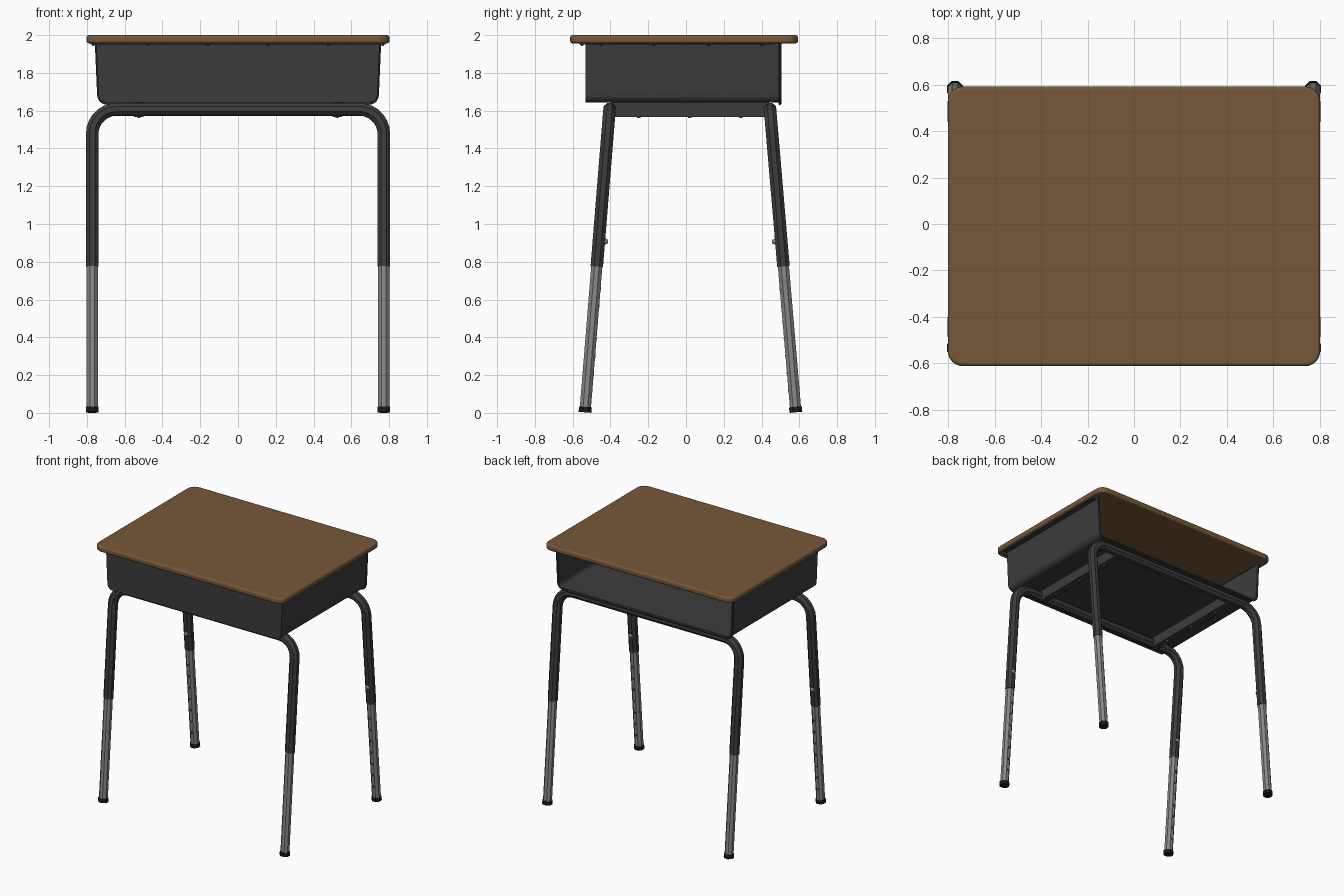
import bpy, bmesh, math
from mathutils import Vector, Matrix

if "Cube" in bpy.data.objects:
    bpy.data.objects.remove(bpy.data.objects["Cube"])


def material(name, r, g, b):
    m = bpy.data.materials.new(name)
    m.diffuse_color = (r, g, b, 1)
    m.use_nodes = True
    m.node_tree.nodes["Principled BSDF"].inputs["Base Color"].default_value = m.diffuse_color
    return m


WOOD = material("brown wood", 0.18, 0.098, 0.04)
DARK = material("dark grey metal", 0.045, 0.045, 0.045)
STEEL = material("grey steel", 0.25, 0.25, 0.25)
BLACK = material("black rubber", 0.012, 0.012, 0.012)


def finish(name, bm, mat):
    bmesh.ops.recalc_face_normals(bm, faces=bm.faces)
    me = bpy.data.meshes.new(name)
    bm.to_mesh(me)
    bm.free()
    me.materials.append(mat)
    ob = bpy.data.objects.new(name, me)
    bpy.context.collection.objects.link(ob)
    return ob


def sweep(name, pts, n, r, mat, sides=8):
    """Polygonal tube of flat-to-flat width 2r along a path lying in the plane with normal n."""
    bm = bmesh.new()
    rings = []
    rad = r / math.cos(math.pi / sides)
    for i, p in enumerate(pts):
        a, b = pts[max(i - 1, 0)], pts[min(i + 1, len(pts) - 1)]
        s = n.cross((b - a).normalized())
        ring = []
        for k in range(sides):
            t = (k + 0.5) * 2 * math.pi / sides
            ring.append(bm.verts.new(p + s * rad * math.cos(t) + n * rad * math.sin(t)))
        rings.append(ring)
    for A, B in zip(rings, rings[1:]):
        for k in range(sides):
            j = (k + 1) % sides
            bm.faces.new((A[k], A[j], B[j], B[k]))
    bm.faces.new(rings[0])
    bm.faces.new(rings[-1])
    return finish(name, bm, mat)


def boxes(name, spans, mat):
    """Axis-aligned boxes given as (x0, x1, y0, y1, z0, z1)."""
    bm = bmesh.new()
    for x0, x1, y0, y1, z0, z1 in spans:
        m = Matrix.Translation(((x0 + x1) / 2, (y0 + y1) / 2, (z0 + z1) / 2))
        bmesh.ops.create_cube(bm, size=1, matrix=m @ Matrix.Diagonal((x1 - x0, y1 - y0, z1 - z0, 1)))
    return finish(name, bm, mat)


def discs(name, places, r, depth, mat, top=1.0):
    """Short cylinders at (position, axis); top scales the outer end."""
    bm = bmesh.new()
    for p, axis in places:
        m = Matrix.Translation(p) @ axis.to_track_quat('Z', 'Y').to_matrix().to_4x4()
        bmesh.ops.create_cone(bm, cap_ends=True, segments=10, radius1=r, radius2=r * top,
                              depth=depth, matrix=m)
    return finish(name, bm, mat)


def arc(cx, cy, r, a0, a1, n):
    return [(cx + r * math.cos(math.radians(a0 + (a1 - a0) * i / n)),
             cy + r * math.sin(math.radians(a0 + (a1 - a0) * i / n))) for i in range(n + 1)]


# Desktop: rounded rectangle slab with eased edges
X, Y0, Y1, R = 0.803, -0.613, 0.593, 0.065
outline = (arc(X - R, Y1 - R, R, 0, 90, 6) + arc(-X + R, Y1 - R, R, 90, 180, 6)
           + arc(-X + R, Y0 + R, R, 180, 270, 6) + arc(X - R, Y0 + R, R, 270, 360, 6))
bm = bmesh.new()
base = bm.faces.new([bm.verts.new((x, y, 1.956)) for x, y in outline])
up = bmesh.ops.extrude_face_region(bm, geom=[base])
bmesh.ops.translate(bm, vec=(0, 0, 0.044), verts=[v for v in up["geom"] if isinstance(v, bmesh.types.BMVert)])
if not any(abs(f.calc_center_median().z - 1.956) < 1e-4 for f in bm.faces):
    bmesh.ops.holes_fill(bm, edges=[e for e in bm.edges if e.is_boundary])
desktop = finish("desktop", bm, WOOD)
bev = desktop.modifiers.new("eased edges", 'BEVEL')
bev.width, bev.segments, bev.limit_method = 0.014, 3, 'ANGLE'
bev.angle_limit = math.radians(50)


# Book box: thin U shell, closed at the front and open at the back
def u_profile(xt, xb, zb, r):
    half = [(xt, 1.956)] + arc(xb - r, zb + r, r, 0, -90, 5)
    return half + [(-x, z) for x, z in reversed(half)]


prof = u_profile(0.747, 0.735, 1.646, 0.04)
bm = bmesh.new()
front = [bm.verts.new((x, -0.53, z)) for x, z in prof]
back = [bm.verts.new((x, 0.498, z)) for x, z in prof]
for i in range(len(prof) - 1):
    bm.faces.new((front[i], front[i + 1], back[i + 1], back[i]))
bm.faces.new(front)
box = finish("book_box", bm, DARK)
sol = box.modifiers.new("sheet", 'SOLIDIFY')
sol.thickness, sol.offset = 0.008, 0

# Rolled lip round the opening
lip = [Vector((x, 0.497, z)) for x, z in u_profile(0.75, 0.738, 1.639, 0.046)]
sweep("opening_lip", lip, Vector((0, 1, 0)), 0.008, DARK)

# Flanges fixing the box to the desktop, with screws
boxes("mounting_flanges", [(0.74, 0.782, -0.53, 0.46, 1.949, 1.957),
                           (-0.782, -0.74, -0.53, 0.46, 1.949, 1.957),
                           (-0.74, 0.74, -0.565, -0.528, 1.949, 1.957)], DARK)
down = Vector((0, 0, -1))
screws = [(Vector((sx * 0.766, y, 1.947)), down) for sx in (-1, 1) for y in (-0.45, -0.17, 0.12, 0.4)]
screws += [(Vector((x, -0.55, 1.947)), down) for x in (-0.48, -0.16, 0.16, 0.48)]
discs("flange_screws", screws, 0.008, 0.008, DARK, 0.7)

# Cross bars under the box, with bolts
boxes("cross_bars", [(s * 0.525 - 0.025, s * 0.525 + 0.025, -0.40, 0.44, 1.566, 1.645) for s in (-1, 1)], DARK)
discs("cross_bar_bolts", [(Vector((s * 0.525, y, 1.565)), down) for s in (-1, 1) for y in (-0.25, 0.02, 0.29)],
      0.011, 0.008, STEEL, 0.7)

# Splayed leg frames: bent upper tube, inner legs, feet, buttons and holes
LX, BEND, ZT = 0.772, 0.13, 1.607
for label, y_top, y_foot in (("front", -0.405, -0.535), ("rear", 0.445, 0.582)):
    top = Vector((0, y_top, ZT))
    d = Vector((0, y_foot - y_top, -ZT))
    d.normalize()
    inward = Vector((0, d.z, -d.y))
    if inward.y * y_top > 0:
        inward.negate()

    def at(x, z):
        """Point on the tilted frame plane at height z."""
        return top + Vector((x, 0, 0)) + d * ((z - ZT) / d.z)

    half = [(LX, 0.775)] + arc(LX - BEND, ZT - BEND, BEND, 0, 90, 7)
    path = half + [(-x, z) for x, z in reversed(half)]
    sweep(label + "_upper_frame", [at(x, z) for x, z in path], inward, 0.033, DARK)

    buttons, holes = [], []
    for side, sx in (("left", -1), ("right", 1)):
        x = sx * LX
        sweep(f"{label}_{side}_lower_leg", [at(x, 0.80), at(x, 0.02)], inward, 0.0295, STEEL)
        sweep(f"{label}_{side}_foot", [at(x, 0.032), at(x, 0.003)], inward, 0.034, BLACK)
        buttons.append((at(x, 0.91) + inward * 0.040, inward))
        holes += [(at(x, 0.12 + 0.09 * i) + inward * 0.0295, inward) for i in range(7)]
    discs(label + "_height_buttons", buttons, 0.017, 0.018, STEEL, 0.55)
    discs(label + "_height_holes", holes, 0.010, 0.003, DARK)
